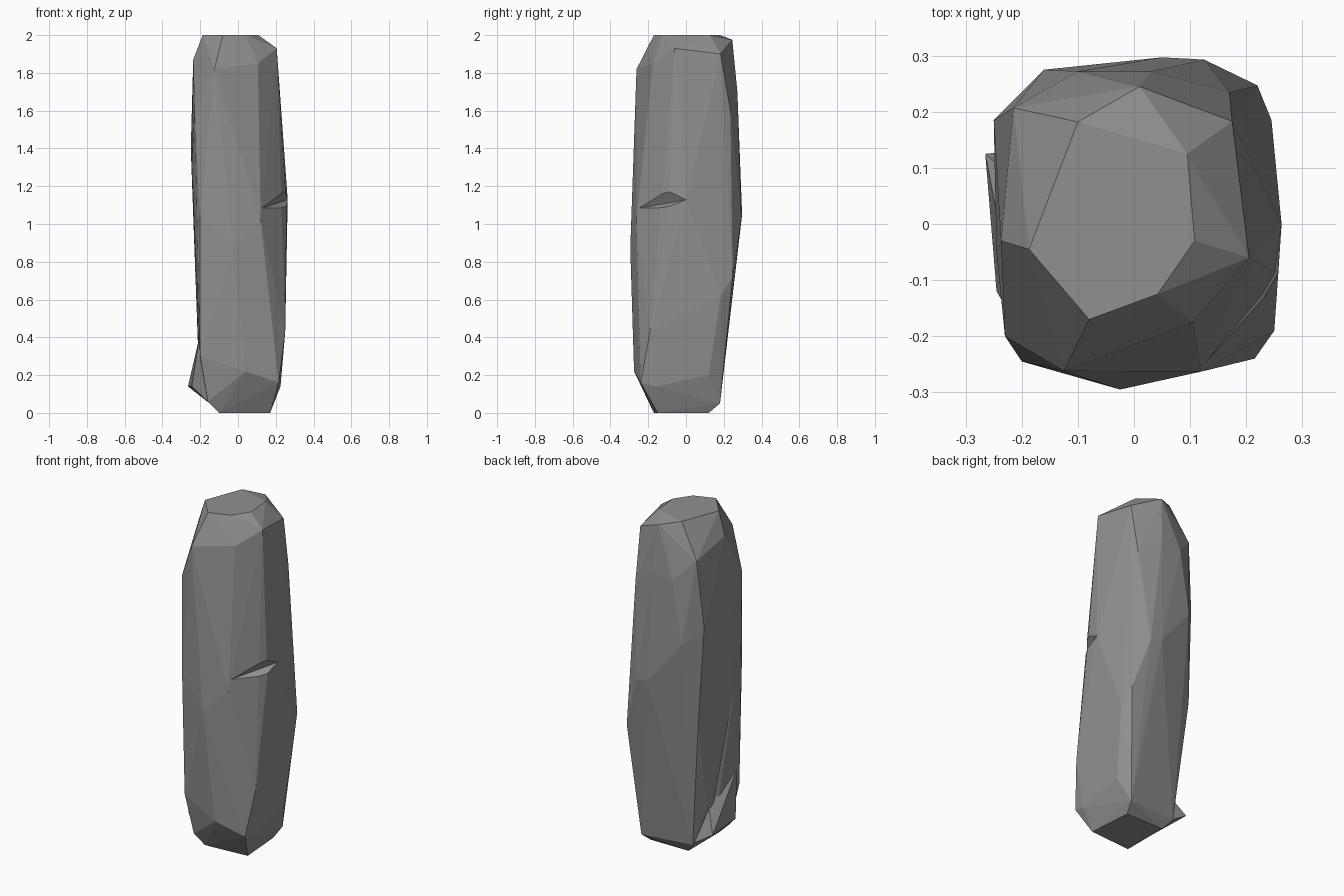
import bpy, bmesh

if "Cube" in bpy.data.objects:
    bpy.data.objects.remove(bpy.data.objects["Cube"])


def hull(name, points):
    """Flat-faced convex chunk of stone around the given corner points."""
    bm = bmesh.new()
    for p in points:
        bm.verts.new(p)
    res = bmesh.ops.convex_hull(bm, input=bm.verts)
    loose = {g for g in res["geom_interior"] + res["geom_unused"]
             if isinstance(g, bmesh.types.BMVert)}
    bmesh.ops.delete(bm, geom=list(loose), context='VERTS')
    bmesh.ops.dissolve_limit(bm, angle_limit=0.02, verts=bm.verts, edges=bm.edges)
    bmesh.ops.recalc_face_normals(bm, faces=bm.faces)
    mesh = bpy.data.meshes.new(name)
    bm.to_mesh(mesh)
    bm.free()
    ob = bpy.data.objects.new(name, mesh)
    bpy.context.collection.objects.link(ob)
    return ob


def combine(target, other, operation):
    """Apply a boolean and drop the helper."""
    mod = target.modifiers.new(operation, 'BOOLEAN')
    mod.object, mod.operation, mod.solver = other, operation, 'EXACT'
    bpy.context.view_layer.objects.active = target
    bpy.ops.object.modifier_apply(modifier=mod.name)
    bpy.data.objects.remove(other)


# Flat top and the bevelled shoulder below it
crown = [(-.187, -.045, 2), (-.08, -.17, 2), (.042, -.125, 2), (.108, -.03, 2),
         (.095, .125, 2), (.01, .245, 1.975), (-.1, .182, 2),
         (.175, .183, 1.9), (.205, -.06, 1.93), (.105, -.175, 1.85),
         (-.125, -.262, 1.82), (-.237, -.03, 1.87), (-.215, .207, 1.8),
         (.17, .235, 1.6), (.03, .272, 1.7), (-.1, .272, 1.68)]

# Bulging middle of the shaft
shaft = [(-.16, .275, 1.3), (.05, .297, 1.05), (.125, .293, 1.03),
         (.22, .247, .72), (.245, .185, .62), (.263, 0, 1.13),
         (.257, -.09, 1.08), (.12, -.263, 1.02), (-.025, -.295, .87),
         (-.2, -.245, 1.05), (-.23, -.2, 1.6), (-.25, .185, 1.4),
         (-.245, -.05, 1.3), (-.22, .2, .8)]

# Tapered, chipped base
base = [(-.1, -.17, 0), (.17, -.15, 0), (.15, .12, 0), (-.1, .12, 0),
        (-.16, -.19, .06), (.04, -.275, .22), (.215, -.24, .16), (.25, -.19, .43),
        (.225, -.16, .14), (.22, .12, .2), (.17, .18, .05), (-.15, .15, .06),
        (-.2, -.22, .3), (-.21, .1, .3)]

pillar = hull("stone_pillar", crown + shaft + base)

# Shallow groove running up the left side
groove = hull("groove_cutter", [(-.30, .11, .22), (-.30, -.2, .2), (-.30, -.16, .85),
                                (-.185, .03, .25), (-.225, -.13, .9)])
combine(pillar, groove, 'DIFFERENCE')

# Flared spur at the left foot
spur = hull("foot_spur", [(-.265, .125, .14), (-.245, -.12, .14), (-.15, -.18, .05),
                          (-.14, .14, .06), (-.205, -.19, .4), (-.19, .06, .28),
                          (-.05, -.05, .1), (-.05, -.05, .4)])
combine(pillar, spur, 'UNION')

# Wedge-shaped crack in the front right corner
crack = hull("crack_cutter", [(.115, -.27, 1.08), (.268, .01, 1.13), (.275, -.1, 1.08),
                              (.35, -.30, 1.07), (.26, -.2, 1.26)])
combine(pillar, crack, 'DIFFERENCE')

# Dark grey stone
stone = bpy.data.materials.new("dark_stone")
stone.diffuse_color = (.28, .28, .28, 1)
stone.use_nodes = True
stone.node_tree.nodes["Principled BSDF"].inputs["Base Color"].default_value = stone.diffuse_color
pillar.data.materials.clear()
pillar.data.materials.append(stone)
for face in pillar.data.polygons:
    face.material_index = 0
